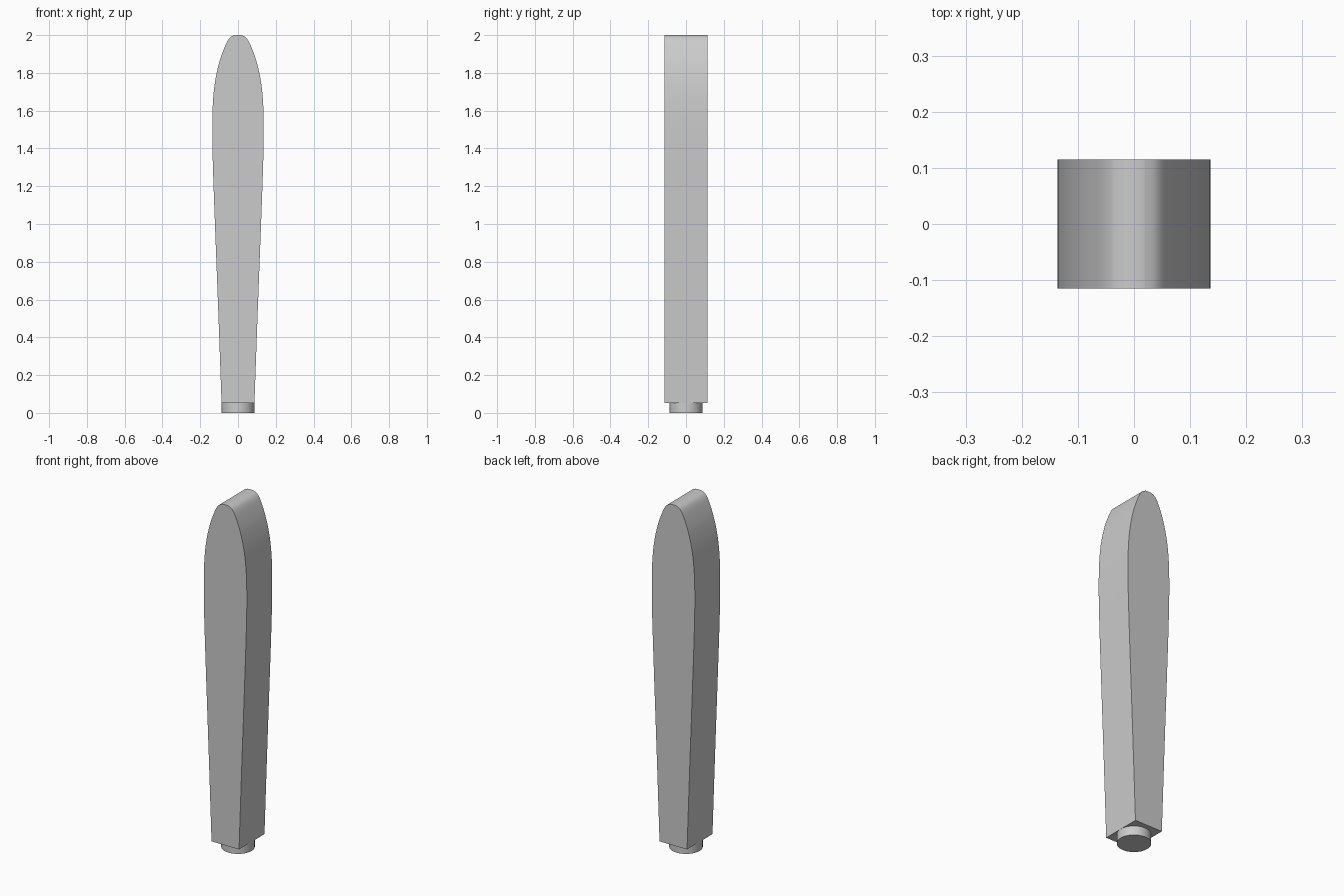
import bpy, bmesh
from mathutils import Vector
from mathutils.geometry import interpolate_bezier

if "Cube" in bpy.data.objects:
    bpy.data.objects.remove(bpy.data.objects["Cube"])

grey = bpy.data.materials.new("plain grey")
grey.diffuse_color = (0.6, 0.6, 0.6, 1)
grey.use_nodes = True
grey.node_tree.nodes["Principled BSDF"].inputs["Base Color"].default_value = grey.diffuse_color


def finish(bm, name):
    bmesh.ops.recalc_face_normals(bm, faces=bm.faces)
    mesh = bpy.data.meshes.new(name)
    bm.to_mesh(mesh)
    bm.free()
    mesh.materials.append(grey)
    obj = bpy.data.objects.new(name, mesh)
    bpy.context.collection.objects.link(obj)
    bpy.ops.object.select_all(action='DESELECT')
    obj.select_set(True)
    bpy.context.view_layer.objects.active = obj
    bpy.ops.object.shade_smooth_by_angle(angle=0.6)


# Right half of the paddle outline (x, z), smoothed through its points
knots = [Vector((x, z, 0)) for x, z in (
    (0.087, 0.052), (0.103, 0.5), (0.122, 1.0), (0.131, 1.25), (0.136, 1.45),
    (0.134, 1.62), (0.122, 1.75), (0.098, 1.86), (0.067, 1.945),
    (0.044, 1.985), (0.018, 2.0))]
half = []
for i in range(len(knots) - 1):
    a, b = knots[i], knots[i + 1]
    before, after = knots[max(i - 1, 0)], knots[min(i + 2, len(knots) - 1)]
    half += interpolate_bezier(a, a + (b - before) / 6, b - (after - a) / 6, b, 7)[:-1]
half.append(knots[-1])
outline = [(p.x, p.y) for p in half] + [(-p.x, p.y) for p in reversed(half)]

# Handle body: outline extruded front to back
bm = bmesh.new()
face = bm.faces.new([bm.verts.new((x, -0.115, z)) for x, z in outline])
new = bmesh.ops.extrude_face_region(bm, geom=[face], use_keep_orig=True)["geom"]
bmesh.ops.translate(bm, vec=(0, 0.23, 0),
                    verts=[v for v in new if isinstance(v, bmesh.types.BMVert)])
finish(bm, "handle_body")

# Round peg under the body
bm = bmesh.new()
bmesh.ops.create_cone(bm, cap_ends=True, segments=64, radius1=0.087,
                      radius2=0.087, depth=0.06)
bmesh.ops.translate(bm, vec=(0, 0, 0.03), verts=bm.verts)
finish(bm, "base_peg")
